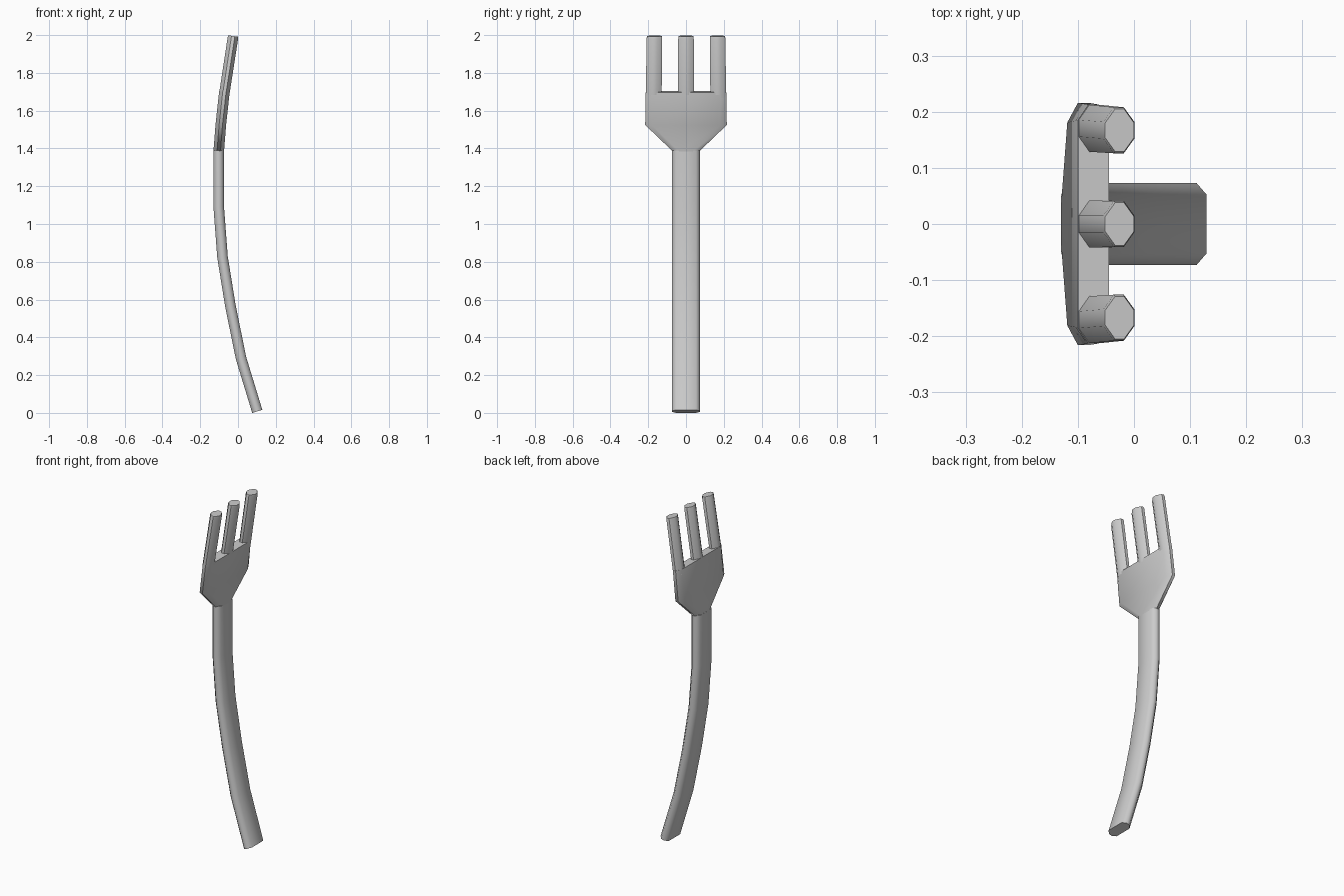
import bpy, bmesh, math
from mathutils import Vector

if "Cube" in bpy.data.objects:
    bpy.data.objects.remove(bpy.data.objects["Cube"])


def loft(name, rings):
    """Skin chamfered-rectangle rings: (x, z, y centre, half width, half thickness, y chamfer, x chamfer)."""
    bm = bmesh.new()
    loops = []
    for i, (x, z, yc, w, t, cy, cx) in enumerate(rings):
        a, b = rings[max(i - 1, 0)], rings[min(i + 1, len(rings) - 1)]
        along = Vector((b[0] - a[0], 0, b[1] - a[1])).normalized()
        across = Vector((along.z, 0, -along.x))
        section = [(t, -w + cy), (t, w - cy), (t - cx, w), (cx - t, w),
                   (-t, w - cy), (-t, -w + cy), (cx - t, -w), (t - cx, -w)]
        loops.append([bm.verts.new(Vector((x, yc + v, z)) + across * u) for u, v in section])
    for lo, hi in zip(loops, loops[1:]):
        for k in range(8):
            n = (k + 1) % 8
            bm.faces.new((lo[k], lo[n], hi[n], hi[k]))
    bm.faces.new(loops[0][::-1])
    bm.faces.new(loops[-1])
    bmesh.ops.recalc_face_normals(bm, faces=bm.faces)
    mesh = bpy.data.meshes.new(name)
    bm.to_mesh(mesh)
    bm.free()
    ob = bpy.data.objects.new(name, mesh)
    bpy.context.collection.objects.link(ob)
    bpy.ops.object.select_all(action='DESELECT')
    ob.select_set(True)
    bpy.context.view_layer.objects.active = ob
    bpy.ops.object.shade_smooth_by_angle(angle=math.radians(50))
    return ob


# Curved handle
path = [(0.102, 0.008), (0.016, 0.29), (-0.04, 0.565), (-0.082, 0.825), (-0.102, 1.09), (-0.102, 1.39)]
loft("handle", [(x, z, 0, 0.073, 0.028, 0.02, 0.018) for x, z in path])

# Flared head plate
loft("head", [(-0.102, 1.385, 0, 0.07, 0.028, 0.035, 0.019),
              (-0.091, 1.525, 0, 0.216, 0.028, 0.035, 0.019),
              (-0.072, 1.70, 0, 0.213, 0.028, 0.028, 0.019)])

# Three tines, rooted inside the head
for name, base_y, tip_y in (("left_tine", -0.171, -0.167), ("middle_tine", 0, 0), ("right_tine", 0.171, 0.167)):
    half = 0.042
    loft(name, [(-0.0755, 1.67, base_y, half, 0.0275, 0.027, 0.019),
                (-0.027, 1.985, tip_y, half - 0.001, 0.028, 0.026, 0.019),
                (-0.0257, 1.995, tip_y, half - 0.004, 0.026, 0.025, 0.018)])
